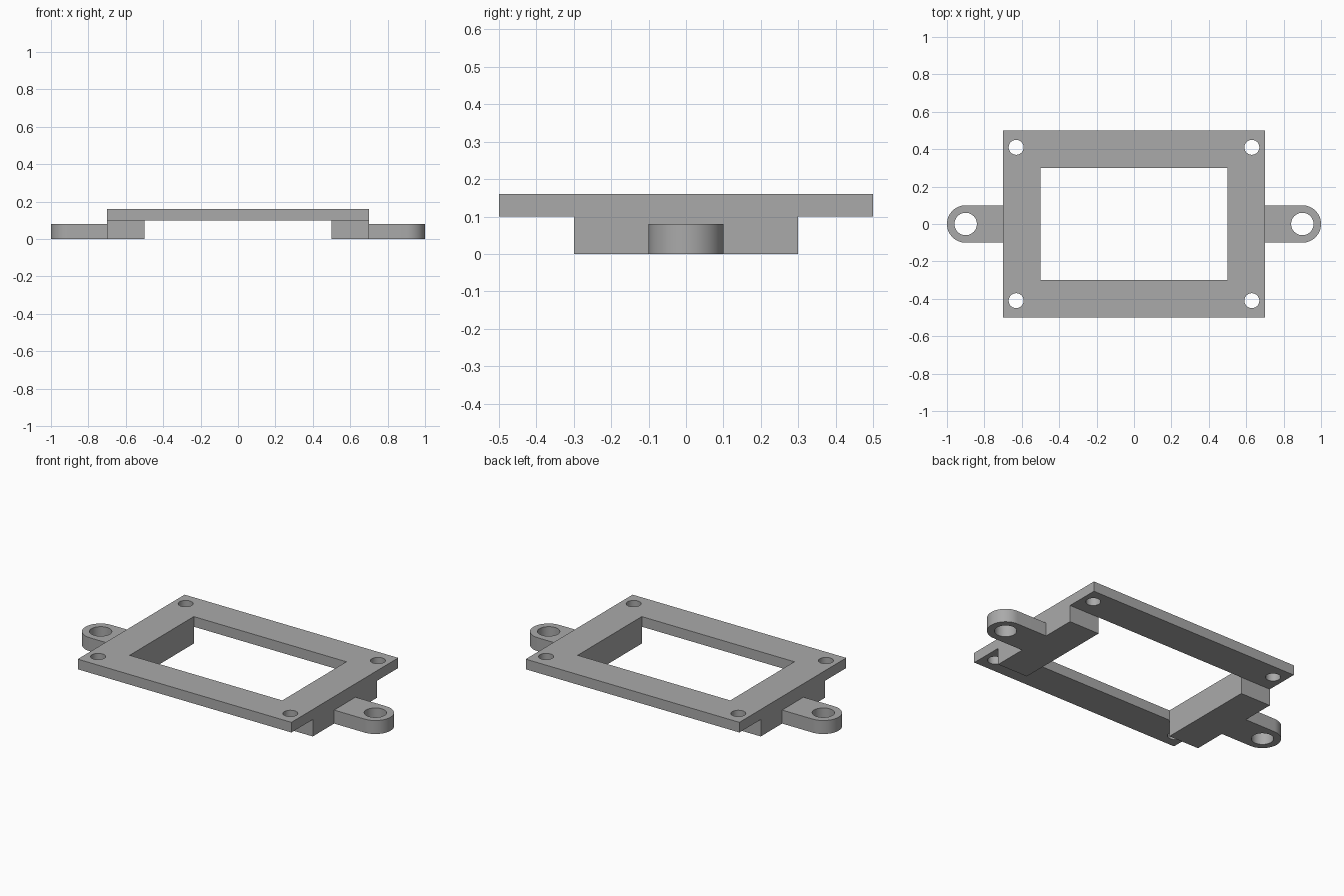
import bpy
from math import cos, sin, pi, radians

cube = bpy.data.objects.get("Cube")
if cube:
    bpy.data.objects.remove(cube, do_unlink=True)

grey = bpy.data.materials.new("plain_grey")
grey.use_nodes = True
COLOUR = (0.4, 0.4, 0.4, 1)
grey.diffuse_color = COLOUR
grey.node_tree.nodes["Principled BSDF"].inputs["Base Color"].default_value = COLOUR


def rectangle(x0, x1, y0, y1):
    return [(x0, y0), (x1, y0), (x1, y1), (x0, y1)]


def arc(cx, cy, radius, start, end, steps):
    angles = [start + (end - start) * i / steps for i in range(steps + 1)]
    return [(cx + radius * cos(a), cy + radius * sin(a)) for a in angles]


def circle(cx, cy, radius, steps=48):
    return arc(cx, cy, radius, 0, 2 * pi, steps)[:-1]


def plate(name, outlines, bottom, top):
    """Extrude a flat profile; the outlines after the first are holes."""
    curve = bpy.data.curves.new(name, 'CURVE')
    curve.dimensions = '2D'
    curve.fill_mode = 'BOTH'
    curve.extrude = (top - bottom) / 2
    for points in outlines:
        spline = curve.splines.new('POLY')
        spline.points.add(len(points) - 1)
        for point, (x, y) in zip(spline.points, points):
            point.co = (x, y, 0, 1)
        spline.use_cyclic_u = True
    curve.materials.append(grey)
    obj = bpy.data.objects.new(name, curve)
    bpy.context.collection.objects.link(obj)
    obj.location.z = (top + bottom) / 2
    bpy.ops.object.select_all(action='DESELECT')
    obj.select_set(True)
    bpy.context.view_layer.objects.active = obj
    bpy.ops.object.convert(target='MESH')
    # Weld the caps to the walls and face everything outwards
    bpy.ops.object.mode_set(mode='EDIT')
    bpy.ops.mesh.select_all(action='SELECT')
    bpy.ops.mesh.remove_doubles(threshold=0.0001)
    bpy.ops.mesh.normals_make_consistent(inside=False)
    bpy.ops.mesh.dissolve_limited(angle_limit=radians(1))
    bpy.ops.object.mode_set(mode='OBJECT')
    bpy.ops.object.shade_smooth_by_angle(angle=radians(30))


# Top frame with a window and four corner screw holes
screw_holes = [circle(x, y, 0.04) for x in (-0.63, 0.63) for y in (-0.41, 0.41)]
plate("top_frame", [rectangle(-0.7, 0.7, -0.5, 0.5),
                    rectangle(-0.5, 0.5, -0.3, 0.3)] + screw_holes, 0.1, 0.16)

# Support block and rounded mounting tab on each side
for side, sign in (("left", 1), ("right", -1)):
    x0, x1 = sorted((0.5 * sign, 0.7 * sign))
    plate(side + "_support_block", [rectangle(x0, x1, -0.3, 0.3)], 0, 0.1)
    tab = [(0.7, -0.1)] + arc(0.9, 0, 0.1, -pi / 2, pi / 2, 32) + [(0.7, 0.1)]
    tab = [(x * sign, y) for x, y in tab]
    plate(side + "_mounting_tab", [tab, circle(0.9 * sign, 0, 0.06)], 0, 0.08)
